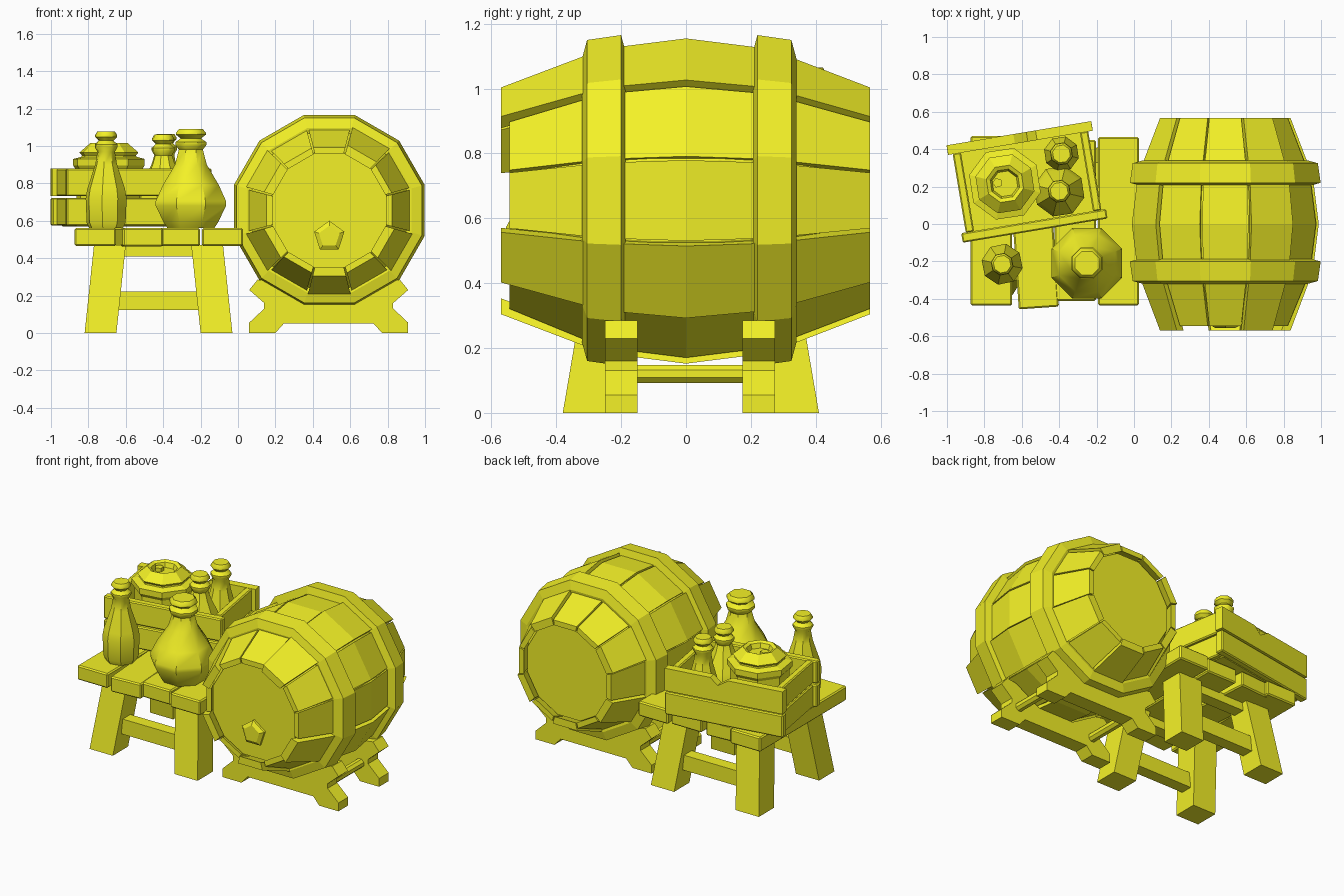
import bpy, bmesh, math
from math import sin, cos, pi, radians
from mathutils import Matrix, Vector

if "Cube" in bpy.data.objects:
    bpy.data.objects.remove(bpy.data.objects["Cube"])

mat = bpy.data.materials.new("yellow")
mat.diffuse_color = (0.9, 0.88, 0.02, 1)
mat.use_nodes = True
mat.node_tree.nodes["Principled BSDF"].inputs["Base Color"].default_value = mat.diffuse_color


def loft(name, loops, loc=(0, 0, 0), rot=(0, 0, 0), closed=False, bevel=0.0, smooth=None):
    """Skin matching point loops; cap the ends, or join last to first if closed."""
    bm = bmesh.new()
    rings = [[bm.verts.new(p) for p in lp] for lp in loops]
    n = len(loops[0])
    pairs = list(zip(rings, rings[1:])) + ([(rings[-1], rings[0])] if closed else [])
    for a, b in pairs:
        for i in range(n):
            j = (i + 1) % n
            bm.faces.new((a[i], a[j], b[j], b[i]))
    if not closed:
        bm.faces.new(rings[0])
        bm.faces.new(rings[-1])
    bmesh.ops.recalc_face_normals(bm, faces=bm.faces)
    me = bpy.data.meshes.new(name)
    bm.to_mesh(me)
    bm.free()
    me.materials.append(mat)
    ob = bpy.data.objects.new(name, me)
    bpy.context.collection.objects.link(ob)
    ob.location, ob.rotation_euler = loc, rot
    if bevel:
        m = ob.modifiers.new("edge_wear", 'BEVEL')
        m.width, m.segments = bevel, 1
    if smooth:
        bpy.ops.object.select_all(action='DESELECT')
        ob.select_set(True)
        bpy.context.view_layer.objects.active = ob
        bpy.ops.object.shade_smooth_by_angle(angle=radians(smooth))
    return ob


def lathe(name, profile, n, **kw):
    """Revolve (apothem, height) points into n flat sides."""
    k = 1 / cos(pi / n)
    return loft(name, [[(r * k * cos(2 * pi * (i + .5) / n), r * k * sin(2 * pi * (i + .5) / n), z)
                        for i in range(n)] for r, z in profile], **kw)


def box(name, size, loc, rot=(0, 0, 0), bevel=0.008):
    x, y, z = (s / 2 for s in size)
    return loft(name, [[(-x, -y, h), (x, -y, h), (x, y, h), (-x, y, h)] for h in (-z, z)],
                loc, rot, bevel=bevel)


# --- Barrel, axis along y
BX, BZ = 0.488, 0.655
LAY = dict(loc=(BX, 0, BZ), rot=(pi / 2, 0, 0))
lathe("barrel_core", [(.305, -.525), (.43, -.28), (.465, -.1), (.465, .1), (.43, .28), (.305, .525)], 12, **LAY)
for k in range(12):
    short = k in (0, 2, 3, 5, 7, 9, 11)
    front, dr = (-.545, -.012) if short else (-.57, .003)
    half = radians(14.3)
    a = k * pi / 6
    loops = []
    for y, r in [(front, .348), (-.255, .468), (0, .5), (.255, .468), (.567, .348)]:
        lp = []
        for rr, s in [(r + dr, -1), (r + dr, 1), (r - .046, 1), (r - .046, -1)]:
            t, w = rr * math.tan(half) * s, rr
            lp.append((w * sin(a) + t * cos(a), y, w * cos(a) - t * sin(a)))
        loops.append(lp)
    loft("barrel_stave", loops, loc=(BX, 0, BZ))
for name, y, s in [("front_hoop", -.255, -1), ("back_hoop", .275, 1)]:
    prof = [(.44, .065), (.495, .05), (.51, -.055), (.46, -.068), (.41, -.06), (.41, .06)]
    lathe(name, [(r, -(y + s * h)) for r, h in prof], 12, closed=True, **LAY)


# Pentagon bung on the front head
def pentagon(r, y):
    return [(r * cos(pi / 2 + i * 2 * pi / 5), y, r * sin(pi / 2 + i * 2 * pi / 5)) for i in range(5)]


loft("barrel_bung", [pentagon(.085, -.51), pentagon(.085, -.54), pentagon(.058, -.555)], loc=(BX, 0, .515))

# --- Cradle
half_profile = [(.24, .05), (.285, 0), (.425, 0), (.425, .055), (.345, .13), (.345, .16),
                (.425, .23), (.38, .285), (.31, .275), (.13, .17)]
outline = half_profile + [(-x, z) for x, z in reversed(half_profile)]
for name, y in [("front_cradle", -.2), ("back_cradle", .225)]:
    loft(name, [[(x, y + d, z) for x, z in outline] for d in (-.05, .05)], loc=(BX - .003, 0, 0))
for x in (.2, .77):
    lathe("cradle_rod", [(.028, -.18), (.028, .2)], 8, loc=(x, 0.01, .12), rot=(pi / 2, 0, 0))

# --- Table
for x, w, y, l, r in [(-.762, .222, .018, .905, 0), (-.54, .215, .0, .9, 4),
                      (-.315, .222, .018, .86, 0), (-.083, .218, .015, .9, 0)]:
    box("table_plank", (w, l, .096 + .001 * r), (x, y, .512), (0, 0, radians(r)))
TX, TY = -.425, .015
for sx in (-1, 1):
    for sy in (-1, 1):
        loops = []
        for z, x0, x1, y0, y1 in [(0, .225, .395, .235, .395), (.47, .175, .345, .16, .315)]:
            loops.append([(sx * x, sy * y, z) for x, y in [(x0, y0), (x1, y0), (x1, y1), (x0, y1)]])
        loft("table_leg", loops, loc=(TX, TY, 0))
for sy in (-1, 1):
    box("table_stretcher", (.56, .08, .1), (TX, TY + sy * .285, .172), bevel=0)
    box("table_top_batten", (.5, .08, .06), (TX, TY + sy * .24, .44), bevel=0)

# --- Crate, turned on the table
CA = radians(9.5)
CM = Matrix.Translation((-.572, .225, 0)) @ Matrix.Rotation(CA, 4, 'Z')


def crate_box(name, size, loc, tilt=0):
    return box(name, size, CM @ Vector(loc), (0, tilt, CA), .007)


crate_box("crate_floor", (.68, .46, .03), (0, 0, .585))
for z in (.648, .805):
    for sy in (-1, 1):
        if not (z > .7 and sy > 0):
            crate_box("crate_long_plank", (.785, .052, .148), (0, sy * .238, z))
    for sx in (-1, 1):
        crate_box("crate_end_plank", (.045, .43, .148), (sx * .345, 0, z))
# back top plank with a broken notch
notch = [(-.392, .731), (.392, .731), (.392, .879), (.09, .879), (.04, .835), (-.03, .879), (-.392, .879)]
loft("crate_notched_plank", [[(x, y, z) for x, z in notch] for y in (.212, .264)],
     loc=(-.572, .225, 0), rot=(0, 0, CA))

# Jar with cork inside the crate
lathe("jar", [(.12, .6), (.165, .72), (.165, .87), (.182, .895), (.182, .93), (.14, .942), (.138, .95),
              (.15, .965), (.095, 1.015), (.075, 1.005), (.065, .975)], 8,
      loc=(-.69, .215, 0), rot=(0, 0, .15))
lathe("jar_stub", [(.022, .96), (.022, 1.0)], 5, loc=(-.73, .22, 0))


# --- Bottles
def bottle(name, loc, body, neck, top, scale=1.0, turn=0.0):
    rim = [(neck, top - .11), (neck * 1.3, top - .085), (neck * 1.3, top - .07), (neck * .85, top - .05),
           (neck * 1.25, top - .03), (neck * 1.25, top - .02), (neck, top)]
    lathe(name, body + rim, 8, loc=loc, rot=(0, 0, turn), smooth=40)


bottle("tall_bottle", (-.705, -.215, 0),
       [(.085, .56), (.098, .59), (.103, .72), (.095, .77), (.055, .9)], .044, 1.078, turn=.2)
bottle("big_bottle", (-.252, -.21, 0),
       [(.125, .56), (.145, .59), (.188, .68), (.188, .705), (.15, .79), (.085, .9)], .064, 1.09)
bottle("crate_round_bottle", (-.4, .175, 0),
       [(.1, .6), (.128, .69), (.128, .73), (.11, .79), (.06, .9)], .045, 1.06, turn=.15)
bottle("crate_tall_bottle", (-.388, .375, 0),
       [(.075, .6), (.088, .63), (.088, .74), (.08, .79), (.055, .89)], .045, 1.065, turn=.15)
